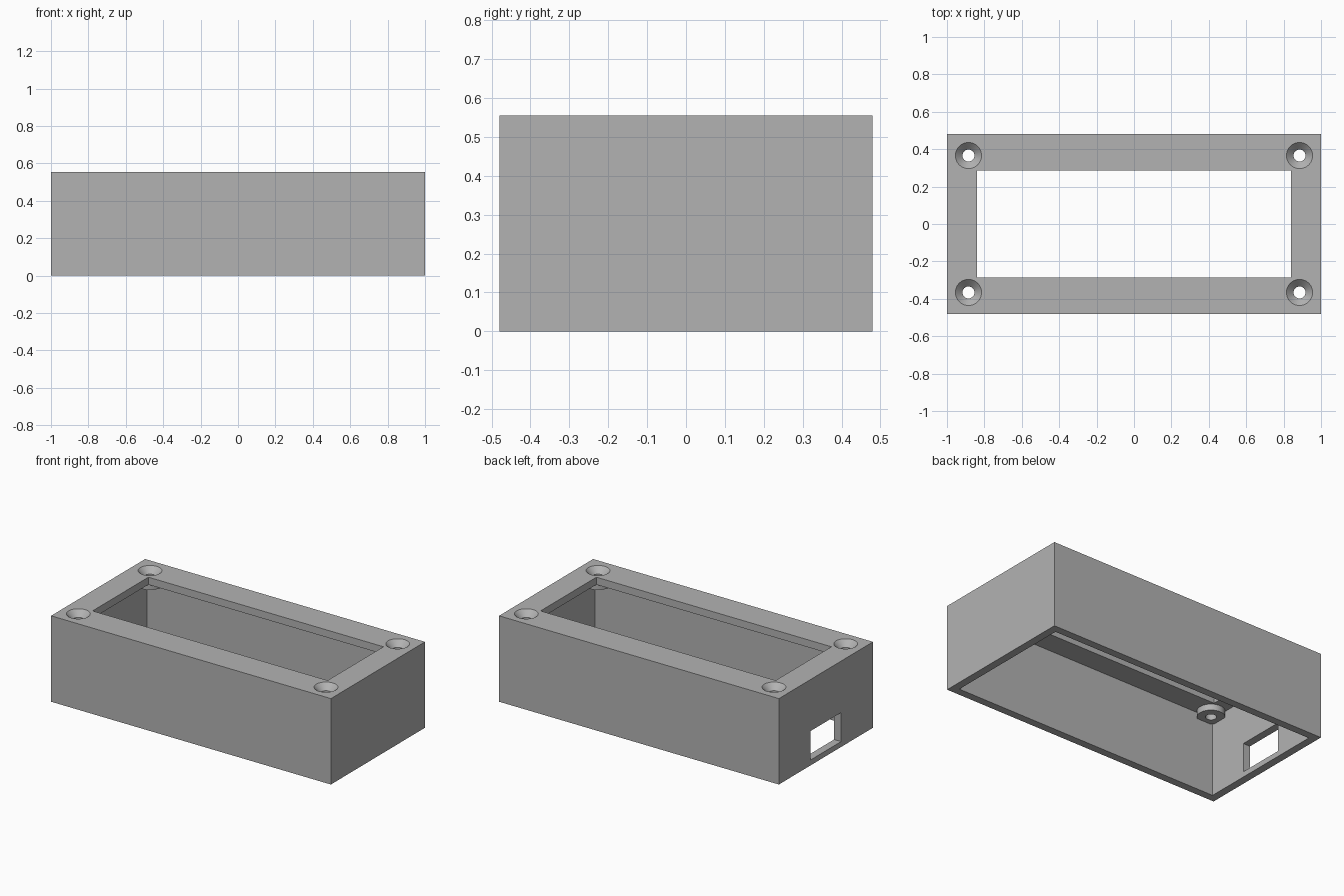
import bpy
import bmesh
from mathutils import Matrix

if "Cube" in bpy.data.objects:
    bpy.data.objects.remove(bpy.data.objects["Cube"], do_unlink=True)

LENGTH, WIDTH, HEIGHT = 2.0, 0.96, 0.555
WALL = 0.05
CEILING = HEIGHT - 0.048        # underside of the top plate
BOSS_BOTTOM = 0.467
HOLE_R, SINK_R, BOSS_R = 0.032, 0.07, 0.081
SCREWS = [(sx * 0.885, sy * 0.366) for sx in (-1, 1) for sy in (-1, 1)]

gray = bpy.data.materials.new("plain gray")
gray.use_nodes = True
color = (0.45, 0.45, 0.45, 1.0)
gray.diffuse_color = color
gray.node_tree.nodes["Principled BSDF"].inputs["Base Color"].default_value = color


def add_object(name, bm):
    mesh = bpy.data.meshes.new(name)
    bm.to_mesh(mesh)
    bm.free()
    obj = bpy.data.objects.new(name, mesh)
    bpy.context.collection.objects.link(obj)
    mesh.materials.append(gray)
    return obj


def box(name, x, y, z):
    """Box given by its (low, high) range on each axis."""
    bm = bmesh.new()
    bmesh.ops.create_cube(bm, size=1)
    spans = (x, y, z)
    size = Matrix.Diagonal([b - a for a, b in spans] + [1])
    center = Matrix.Translation([(a + b) / 2 for a, b in spans])
    bm.transform(center @ size)
    return add_object(name, bm)


def cones(name, z0, z1, r0, r1):
    """One upright cone or cylinder at every screw position."""
    bm = bmesh.new()
    for x, y in SCREWS:
        bmesh.ops.create_cone(bm, cap_ends=True, segments=48, radius1=r0, radius2=r1,
                              depth=z1 - z0,
                              matrix=Matrix.Translation((x, y, (z0 + z1) / 2)))
    return add_object(name, bm)


def combine(target, tool, operation):
    tool.hide_render = True
    mod = target.modifiers.new(tool.name, "BOOLEAN")
    mod.operation, mod.object, mod.solver = operation, tool, "EXACT"
    bpy.context.view_layer.objects.active = target
    bpy.ops.object.modifier_apply(modifier=mod.name)
    bpy.data.objects.remove(tool, do_unlink=True)


# Outer block, hollowed from below
hx, hy = LENGTH / 2, WIDTH / 2
case = box("enclosure_cover", (-hx, hx), (-hy, hy), (0, HEIGHT))
ix, iy = hx - WALL, hy - WALL
combine(case, box("cavity", (-ix, ix), (-iy, iy), (-0.1, CEILING)), "DIFFERENCE")

# Display window in the top and cable slot in one end
combine(case, box("window", (-0.84, 0.84), (-0.285, 0.285), (0.4, 0.7)), "DIFFERENCE")
combine(case, box("cable_slot", (-1.1, -0.9), (-0.155, 0.155), (0.035, 0.222)), "DIFFERENCE")

# Screw bosses under the corners, drilled and countersunk at 45 degrees
combine(case, cones("bosses", BOSS_BOTTOM, HEIGHT - 0.02, BOSS_R, BOSS_R), "UNION")
combine(case, cones("drills", 0.4, 0.6, HOLE_R, HOLE_R), "DIFFERENCE")
combine(case, cones("countersinks", HEIGHT - 0.05, HEIGHT + 0.02,
                    SINK_R - 0.05, SINK_R + 0.02), "DIFFERENCE")

bpy.ops.object.select_all(action="DESELECT")
case.select_set(True)
bpy.context.view_layer.objects.active = case
bpy.ops.object.shade_smooth_by_angle(angle=0.5)
